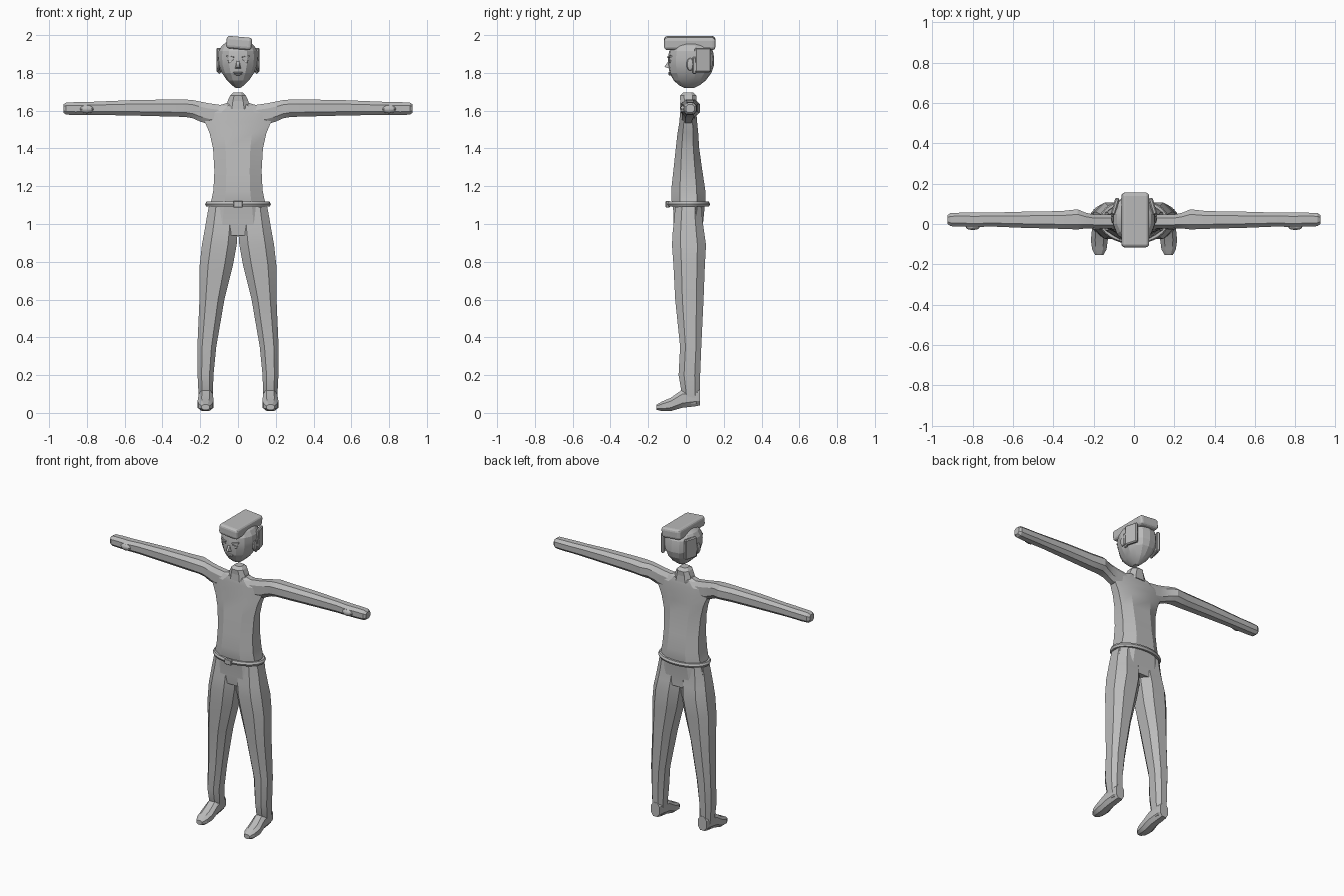
import bpy, bmesh, math
from mathutils import Vector, Matrix

grey = bpy.data.materials.new("plain grey")
grey.diffuse_color = (0.5, 0.5, 0.5, 1)


def finish(name, bm, smooth=None):
    bmesh.ops.recalc_face_normals(bm, faces=bm.faces)
    me = bpy.data.meshes.new(name)
    bm.to_mesh(me)
    bm.free()
    ob = bpy.data.objects.new(name, me)
    bpy.context.collection.objects.link(ob)
    me.materials.append(grey)
    if smooth:
        bpy.context.view_layer.objects.active = ob
        ob.select_set(True)
        bpy.ops.object.shade_smooth_by_angle(angle=math.radians(smooth))
        ob.select_set(False)
    return ob


def loft(name, rings, sides=8, axis="z", power=0.8, smooth=None, flip=1):
    """rings: (position, centre a, centre b, half a, half b) on the given axis"""
    bm = bmesh.new()
    loops = []
    for p, ca, cb, ha, hb in rings:
        loop = []
        for i in range(sides):
            t = 2 * math.pi * (i + 0.5) / sides
            c, s = math.cos(t), math.sin(t)
            k = 1 / max(abs(math.cos(math.pi / sides)) ** power, 0.01)
            a = ca + ha * math.copysign(min(1, abs(c) ** power * k), c)
            b = cb + hb * math.copysign(min(1, abs(s) ** power * k), s)
            co = (a, b, p) if axis == "z" else (p, a, b)
            loop.append(bm.verts.new((co[0] * flip, co[1], co[2])))
        loops.append(loop)
    for l0, l1 in zip(loops, loops[1:]):
        for i in range(sides):
            j = (i + 1) % sides
            bm.faces.new((l0[i], l0[j], l1[j], l1[i]))
    bm.faces.new(loops[0])
    bm.faces.new(loops[-1])
    return finish(name, bm, smooth)


def block(name, loc, size, rot=(0, 0, 0), bevel=0.0, segs=2):
    bm = bmesh.new()
    bmesh.ops.create_cube(bm, size=1, matrix=Matrix.Diagonal((*size, 1)))
    if bevel:
        bmesh.ops.bevel(bm, geom=bm.edges[:], offset=bevel, segments=segs, affect="EDGES", profile=0.5)
    ob = finish(name, bm)
    ob.location, ob.rotation_euler = loc, rot
    return ob


def ball(name, loc, size, u=10, v=6, rot=(0, 0, 0)):
    bm = bmesh.new()
    bmesh.ops.create_uvsphere(bm, u_segments=u, v_segments=v, radius=1,
                              matrix=Matrix.Diagonal((*size, 1)))
    ob = finish(name, bm, 30)
    ob.location, ob.rotation_euler = loc, rot
    return ob


# Torso from hips to collar
loft("torso", [
    (0.94, 0, 0.015, 0.10, 0.075), (1.00, 0, 0.012, 0.165, 0.078),
    (1.07, 0, 0.015, 0.155, 0.082), (1.13, 0, 0.013, 0.14, 0.090),
    (1.18, 0, 0.012, 0.13, 0.090), (1.28, 0, 0.010, 0.125, 0.077),
    (1.40, 0, 0.008, 0.132, 0.062), (1.48, 0, 0.010, 0.15, 0.055),
    (1.54, 0, 0.012, 0.175, 0.047), (1.59, 0, 0.012, 0.18, 0.043),
    (1.625, 0, 0.012, 0.11, 0.036), (1.64, 0, 0.012, 0.06, 0.03)], smooth=20)

# Faceted neck stump
loft("neck", [
    (1.61, 0, 0.012, 0.065, 0.045), (1.65, 0, 0.012, 0.055, 0.042),
    (1.68, 0, 0.012, 0.042, 0.044), (1.697, 0, 0.012, 0.025, 0.025)])

for side, s in (("left", 1), ("right", -1)):
    # Arm with mitten hand
    loft(side + "_arm", [
        (0.09, 0.012, 1.575, 0.035, 0.055), (0.16, 0.012, 1.585, 0.034, 0.055),
        (0.20, 0.013, 1.595, 0.034, 0.053), (0.24, 0.017, 1.608, 0.039, 0.048),
        (0.28, 0.023, 1.613, 0.050, 0.046), (0.36, 0.020, 1.614, 0.044, 0.045),
        (0.55, 0.021, 1.615, 0.040, 0.041), (0.72, 0.022, 1.613, 0.034, 0.036),
        (0.79, 0.020, 1.612, 0.037, 0.034), (0.86, 0.022, 1.611, 0.034, 0.034),
        (0.91, 0.022, 1.611, 0.033, 0.032), (0.925, 0.022, 1.611, 0.022, 0.022)],
        axis="x", smooth=20, flip=s)
    ball(side + "_thumb", (0.80 * s, -0.012, 1.608), (0.038, 0.019, 0.022), 8, 6)

    # Leg, crotch to ankle
    loft(side + "_leg", [
        (0.05, 0.17, 0.035, 0.032, 0.035), (0.10, 0.171, 0.025, 0.038, 0.047),
        (0.20, 0.172, 0.018, 0.042, 0.057), (0.35, 0.165, 0.025, 0.050, 0.056),
        (0.60, 0.138, 0.018, 0.066, 0.075), (0.78, 0.115, 0.017, 0.088, 0.083),
        (0.89, 0.099, 0.016, 0.092, 0.090), (0.96, 0.090, 0.013, 0.088, 0.083),
        (1.02, 0.084, 0.012, 0.084, 0.075), (1.09, 0.080, 0.013, 0.075, 0.07)],
        smooth=20, flip=s)

    # Foot, sloping down to the toes
    foot = loft(side + "_foot", [
        (-0.075, 0.17, 0.085, 0.030, 0.045), (-0.05, 0.17, 0.085, 0.036, 0.05),
        (0.02, 0.17, 0.075, 0.038, 0.048), (0.08, 0.172, 0.045, 0.042, 0.035),
        (0.125, 0.172, 0.035, 0.036, 0.026), (0.155, 0.172, 0.030, 0.020, 0.014)],
        smooth=20, flip=s)
    for v in foot.data.vertices:
        x, y, z = v.co
        v.co = (x, -z, y)

    # Ear, hair lock, sideburn
    ball(side + "_ear", (0.104 * s, 0.022, 1.845), (0.010, 0.020, 0.034), 8, 6)
    block(side + "_hair_panel", (0.093 * s, 0.088, 1.868), (0.022, 0.085, 0.13),
          (0, 0, 0.28 * s), 0.006, 1)
    block(side + "_sideburn", (0.104 * s, 0.045, 1.84), (0.012, 0.02, 0.09),
          (0, 0.12 * s, 0), 0.004, 1)

    # Eye, lid and brow
    ball(side + "_eye", (0.040 * s, -0.082, 1.858), (0.014, 0.008, 0.008), 8, 6)
    block(side + "_eyelid", (0.040 * s, -0.087, 1.868), (0.032, 0.010, 0.005), (0, 0.1 * s, 0.3 * s))
    block(side + "_eyebrow", (0.042 * s, -0.087, 1.885), (0.042, 0.012, 0.008), (0, -0.15 * s, 0.32 * s))

# Head
loft("head", [
    (1.72, 0, 0.018, 0.012, 0.025), (1.735, 0, 0.018, 0.032, 0.055),
    (1.76, 0, 0.020, 0.058, 0.085), (1.80, 0, 0.024, 0.085, 0.111),
    (1.84, 0, 0.027, 0.100, 0.121), (1.88, 0, 0.027, 0.104, 0.122),
    (1.915, 0, 0.027, 0.102, 0.116), (1.945, 0, 0.025, 0.085, 0.095),
    (1.965, 0, 0.025, 0.058, 0.065), (1.975, 0, 0.025, 0.02, 0.02)],
    sides=14, power=0.95, smooth=15)

# Nose wedge and lips
bm = bmesh.new()
pts = [(-0.008, -0.088, 1.87), (0.008, -0.088, 1.87), (-0.017, -0.085, 1.822),
       (0.017, -0.085, 1.822), (-0.006, -0.114, 1.832), (0.006, -0.114, 1.832)]
bmesh.ops.convex_hull(bm, input=[bm.verts.new(p) for p in pts])
finish("nose", bm)
for name, z, w in (("upper_lip", 1.801, 0.052), ("lower_lip", 1.792, 0.042)):
    ball(name, (0, -0.084, z), (w / 2, 0.010, 0.0055), 8, 6)

# Flat rounded hat, tilted a little to one side
block("hat", (0.006, 0.020, 1.958), (0.136, 0.272, 0.066), (0, math.radians(5), 0), 0.017, 3)

# Oval belt: a six-sided rim swept round the waist
bm = bmesh.new()
n, m = 32, 6
grid = []
for i in range(n):
    a = 2 * math.pi * i / n
    row = []
    for j in range(m):
        b = 2 * math.pi * j / m
        d = 0.013 * math.cos(b)
        row.append(bm.verts.new(((0.161 + d) * math.cos(a), 0.014 + (0.101 + d) * math.sin(a),
                                 1.105 + 0.015 * math.sin(b))))
    grid.append(row)
for i in range(n):
    for j in range(m):
        p, q = grid[i], grid[(i + 1) % n]
        bm.faces.new((p[j], q[j], q[(j + 1) % m], p[(j + 1) % m]))
finish("belt", bm, 30)
block("buckle", (0, -0.097, 1.105), (0.050, 0.022, 0.036), bevel=0.004, segs=1)
